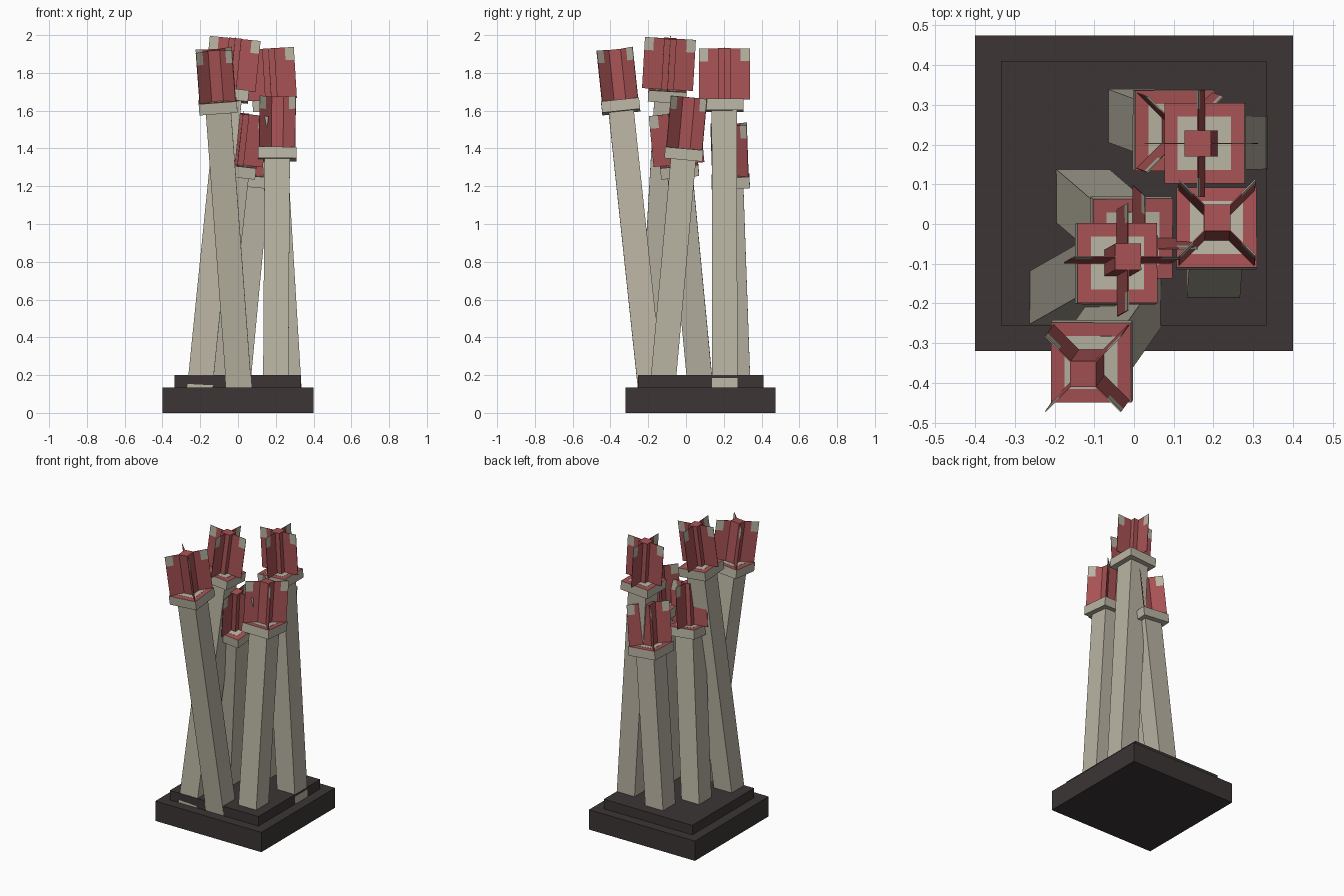
import bpy, bmesh, math
from mathutils import Vector, Matrix

cube = bpy.data.objects.get("Cube")
if cube:
    bpy.data.objects.remove(cube, do_unlink=True)


def material(name, rgb):
    m = bpy.data.materials.new(name)
    m.use_nodes = True
    m.diffuse_color = (*rgb, 1)
    m.node_tree.nodes["Principled BSDF"].inputs["Base Color"].default_value = (*rgb, 1)
    return m


STONE = material("pale stone", (0.485, 0.456, 0.366))
RED = material("brick red", (0.39, 0.085, 0.089))
DARK = material("dark base", (0.045, 0.036, 0.036))


def finish(name, bm, mats, matrix=Matrix()):
    mesh = bpy.data.meshes.new(name)
    bm.to_mesh(mesh)
    bm.free()
    for m in mats:
        mesh.materials.append(m)
    ob = bpy.data.objects.new(name, mesh)
    ob.matrix_world = matrix
    bpy.context.collection.objects.link(ob)
    return ob


def box(name, lo, hi, mats, matrix=Matrix(), top_index=0):
    """Box between two corners; its top face can take another material."""
    lo, hi = Vector(lo), Vector(hi)
    bm = bmesh.new()
    bmesh.ops.create_cube(bm, size=1)
    bmesh.ops.scale(bm, vec=hi - lo, verts=bm.verts)
    bmesh.ops.translate(bm, vec=(lo + hi) / 2, verts=bm.verts)
    bm.normal_update()
    for f in bm.faces:
        if f.normal.z > 0.9:
            f.material_index = top_index
    return finish(name, bm, mats, matrix)


HEAD = 0.272      # height of the fins above the collar
FIN = 0.135       # half width of a fin


def fin(name, angle, matrix):
    """Thin upright panel with pale upper corners."""
    xs = (-FIN, -FIN + 0.048, FIN - 0.048, FIN)
    zs = (0, HEAD - 0.068, HEAD)
    bm = bmesh.new()
    grid = [[bm.verts.new((x, 0, z)) for x in xs] for z in zs]
    for r in range(2):
        for c in range(3):
            f = bm.faces.new((grid[r][c], grid[r][c + 1],
                              grid[r + 1][c + 1], grid[r + 1][c]))
            f.material_index = 1 if r == 1 and c != 1 else 0
    ob = finish(name, bm, [RED, STONE], matrix @ Matrix.Rotation(angle, 4, 'Z'))
    mod = ob.modifiers.new("thickness", 'SOLIDIFY')
    mod.thickness = 0.003
    mod.offset = 0


def tower(name, foot, top, turn):
    """Leaning square pillar with collar, core and two crossed fins."""
    foot, top = Vector((*foot, 0.2)), Vector(top)
    axis = (top - foot).normalized()
    lean = Vector((0, 0, 1)).rotation_difference(axis).to_matrix().to_4x4()
    m = Matrix.Translation(top) @ lean
    length = (top - foot).length + 0.09
    box(name + "_pillar", (-0.067, -0.067, -length), (0.067, 0.067, 0.001), [STONE], m)
    box(name + "_collar", (-0.101, -0.101, -0.06), (0.101, 0.101, 0), [STONE, RED], m, 1)
    box(name + "_core", (-0.033, -0.033, 0), (0.033, 0.033, HEAD), [RED], m)
    for i in range(2):
        fin(f"{name}_fin_{i + 1}", math.radians(turn + 90 * i), m)


# Stepped base
box("base_slab", (-0.4, -0.32, 0), (0.4, 0.475, 0.135), [DARK])
box("base_step", (-0.335, -0.255, 0.135), (0.333, 0.41, 0.2), [DARK])

# Towers: foot centre, collar top centre, fin turn in degrees
tower("front_tower", (0.0, -0.195), (-0.108, -0.349, 1.652), 45)
tower("tallest_tower", (-0.195, -0.185), (-0.042, -0.098, 1.712), 0)
tower("middle_tower", (-0.128, 0.07), (-0.003, -0.037, 1.315), 0)
tower("back_left_tower", (0.265, 0.205), (0.177, 0.203, 1.658), 0)
tower("left_tower", (0.2, -0.118), (0.208, -0.009, 1.4), 45)
tower("back_tower", (0.003, 0.272), (0.103, 0.235, 1.255), 45)
